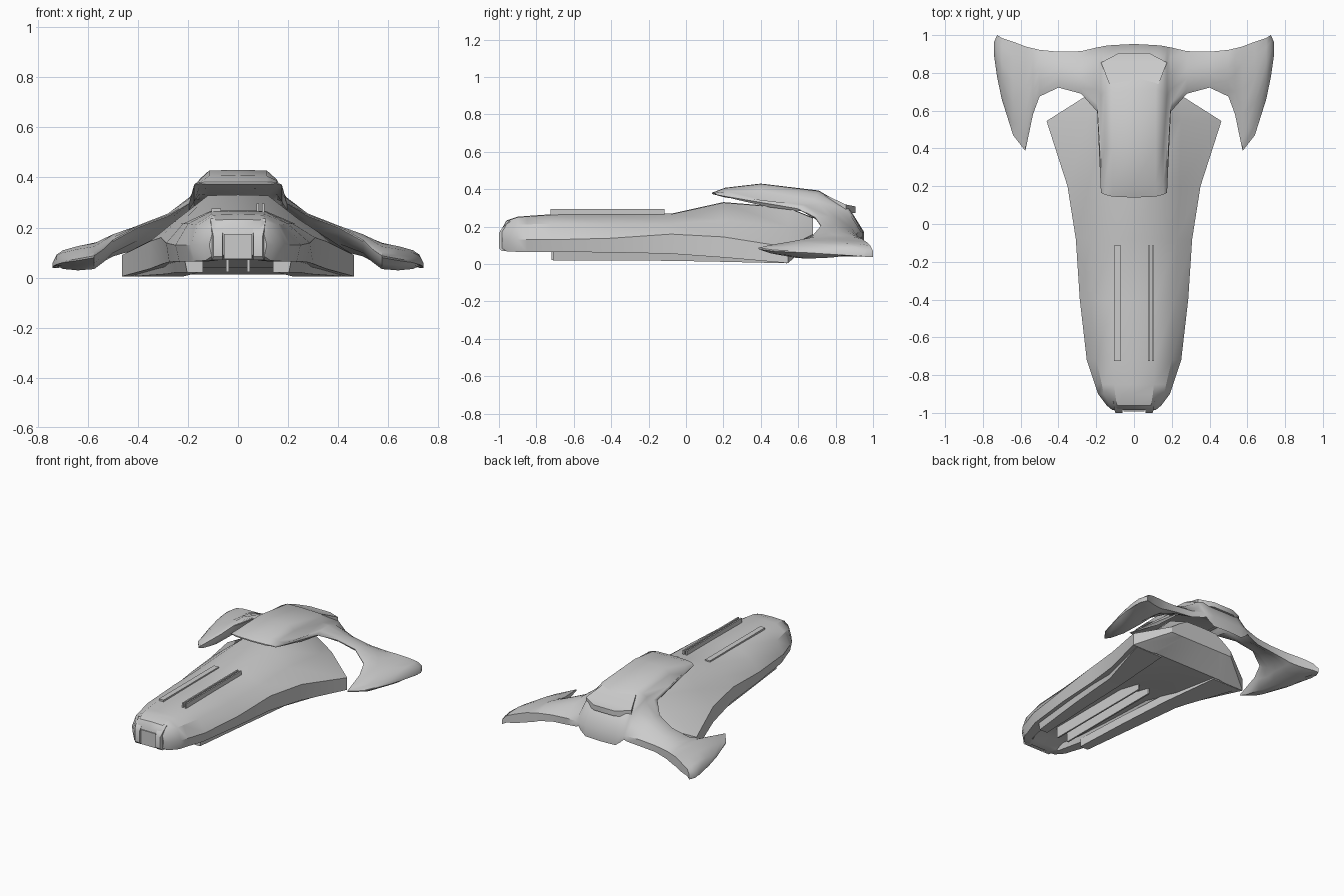
import bpy, bmesh


def finish(name, bm, angle=0.55):
    bmesh.ops.recalc_face_normals(bm, faces=bm.faces)
    me = bpy.data.meshes.new(name)
    bm.to_mesh(me)
    bm.free()
    ob = bpy.data.objects.new(name, me)
    bpy.context.collection.objects.link(ob)
    bpy.ops.object.select_all(action='DESELECT')
    ob.select_set(True)
    bpy.context.view_layer.objects.active = ob
    bpy.ops.object.shade_smooth_by_angle(angle=angle)
    return ob


def loft(name, rings, angle=0.55):
    """Skin closed rings of equal length and cap both ends."""
    bm = bmesh.new()
    vr = [[bm.verts.new(p) for p in r] for r in rings]
    n = len(vr[0])
    for a, b in zip(vr, vr[1:]):
        for i in range(n):
            j = (i + 1) % n
            bm.faces.new((a[i], a[j], b[j], b[i]))
    bm.faces.new(vr[0])
    bm.faces.new(vr[-1])
    return finish(name, bm, angle)


def box(name, x, y, z):
    ring = lambda v: [(x[0], v, z[0]), (x[1], v, z[0]), (x[1], v, z[1]), (x[0], v, z[1])]
    return loft(name, [ring(y[0]), ring(y[1])])


def mirror(ob):
    ob.modifiers.new("mirror", 'MIRROR')


# Main hull: y, then (half width, height) of roof, shoulder, side crease, lower edge; recess height
hull = [
    (-.985, (.085, .185), (.105, .17), (.115, .13), (.105, .085), .09),
    (-.96, (.09, .23), (.125, .195), (.145, .13), (.13, .068), .07),
    (-.90, (.10, .25), (.16, .21), (.19, .13), (.175, .065), .07),
    (-.85, (.105, .254), (.17, .212), (.207, .13), (.19, .065), .10),
    (-.72, (.11, .263), (.20, .215), (.25, .13), (.235, .065), .10),
    (-.40, (.11, .266), (.22, .215), (.287, .138), (.275, .062), .10),
    (-.08, (.11, .266), (.23, .215), (.308, .16), (.30, .055), .10),
    (.20, (.12, .328), (.24, .235), (.352, .145), (.352, .035), .04),
    (.545, (.15, .30), (.25, .20), (.463, .09), (.463, .005), .012),
    (.68, (.12, .245), (.18, .21), (.25, .16), (.25, .12), .12),
]
rings = []
for y, roof, sh, side, low, rec in hull:
    half = [(0, roof[1] + .003), roof, sh, side, low,
            (low[0] * .66, low[1]), (low[0] * .58, rec), (0, rec)]
    full = half + [(-x, z) for x, z in half[-2:0:-1]]
    rings.append([(x, y, z) for x, z in full])
loft("hull", rings)

# Lower skirts along the belly: y, inner x, outer x, bottom z, top z
skirt = [(-.71, .14, .215, .02, .08), (-.3, .16, .262, .02, .08),
         (.1, .18, .30, .014, .07), (.54, .22, .44, .004, .06)]
mirror(loft("belly_skirt", [[(a, y, t), (b, y, t), (b - .012, y, z), (a, y, z)]
                            for y, a, b, z, t in skirt]))
mirror(box("belly_rail", (.036, .047), (-.72, .1), (.022, .105)))

# Nose panel and cheek blocks
box("nose_panel", (-.055, .055), (-.992, -.95), (.075, .175))
mirror(loft("nose_cheek", [[(a, y, b), (c, y, b), (c, y, t), (a, y, t)]
                           for y, a, c, b, t in [(-1.0, .062, .098, .085, .165),
                                                 (-.985, .06, .104, .07, .19),
                                                 (-.94, .06, .11, .07, .235)]]))

# Rails on the upper deck
box("deck_rail_left", (-.105, -.068), (-.725, -.115), (.255, .276))
for i, x in enumerate((.074, .096)):
    box(f"deck_rail_right_{i + 1}", (x, x + .01), (-.725, -.115), (.255, .295))

# Rear canopy with swept wings: sections across x, top line front to back, then thickness
sections = [
    (0, [(.14, .382), (.21, .408), (.40, .43), (.71, .393), (.875, .295), (.953, .17)], .10),
    (.115, [(.145, .382), (.21, .406), (.40, .428), (.71, .39), (.875, .295), (.947, .17)], .10),
    (.155, [(.155, .380), (.22, .388), (.40, .392), (.70, .372), (.87, .295), (.943, .17)], .06),
    (.175, [(.165, .372), (.28, .357), (.45, .333), (.68, .345), (.86, .29), (.938, .17)], .03),
]
# Wing sections: x, front y/z, back y/z, bulge, thickness
wings = [
    (.195, .595, .30, .935, .175, .07, .05),
    (.28, .69, .25, .915, .165, .038, .06),
    (.40, .722, .205, .912, .155, .022, .06),
    (.50, .675, .15, .922, .145, .027, .075),
    (.535, .58, .115, .93, .14, .027, .085),
    (.575, .387, .087, .94, .135, .022, .09),
    (.64, .47, .075, .965, .118, .026, .085),
    (.70, .66, .065, .985, .098, .025, .065),
    (.725, .78, .055, 1.0, .068, .03, .04),
    (.742, .90, .045, .96, .05, .01, .015),
]
for x, y0, z0, y1, z1, bulge, th in wings:
    pts = [(y0 + (y1 - y0) * t, z0 + (z1 - z0) * t + bulge * 4 * t * (1 - t))
           for t in (0, .12, .35, .6, .85, 1)]
    sections.append((x, pts, th))
weight = (.08, .5, 1, 1, 1, .75)


def wing_ring(x, pts, th):
    under = [(x, y, z - th * w) for (y, z), w in zip(pts, weight)]
    return [(x, y, z) for y, z in pts] + under[::-1]


rings = [wing_ring(-x, p, t) for x, p, t in sections[:0:-1]]
rings += [wing_ring(x, p, t) for x, p, t in sections]
loft("canopy_and_wings", rings, .7)

# Roof lip overhanging the back of the canopy: half width, y, top z, bottom z
lip = [(.13, .74, .372, .34), (.175, .855, .318, .275), (.08, .905, .308, .272)]
loft("rear_roof_lip", [[(-x, y, b), (x, y, b), (x, y, t), (-x, y, t)] for x, y, t, b in lip])
